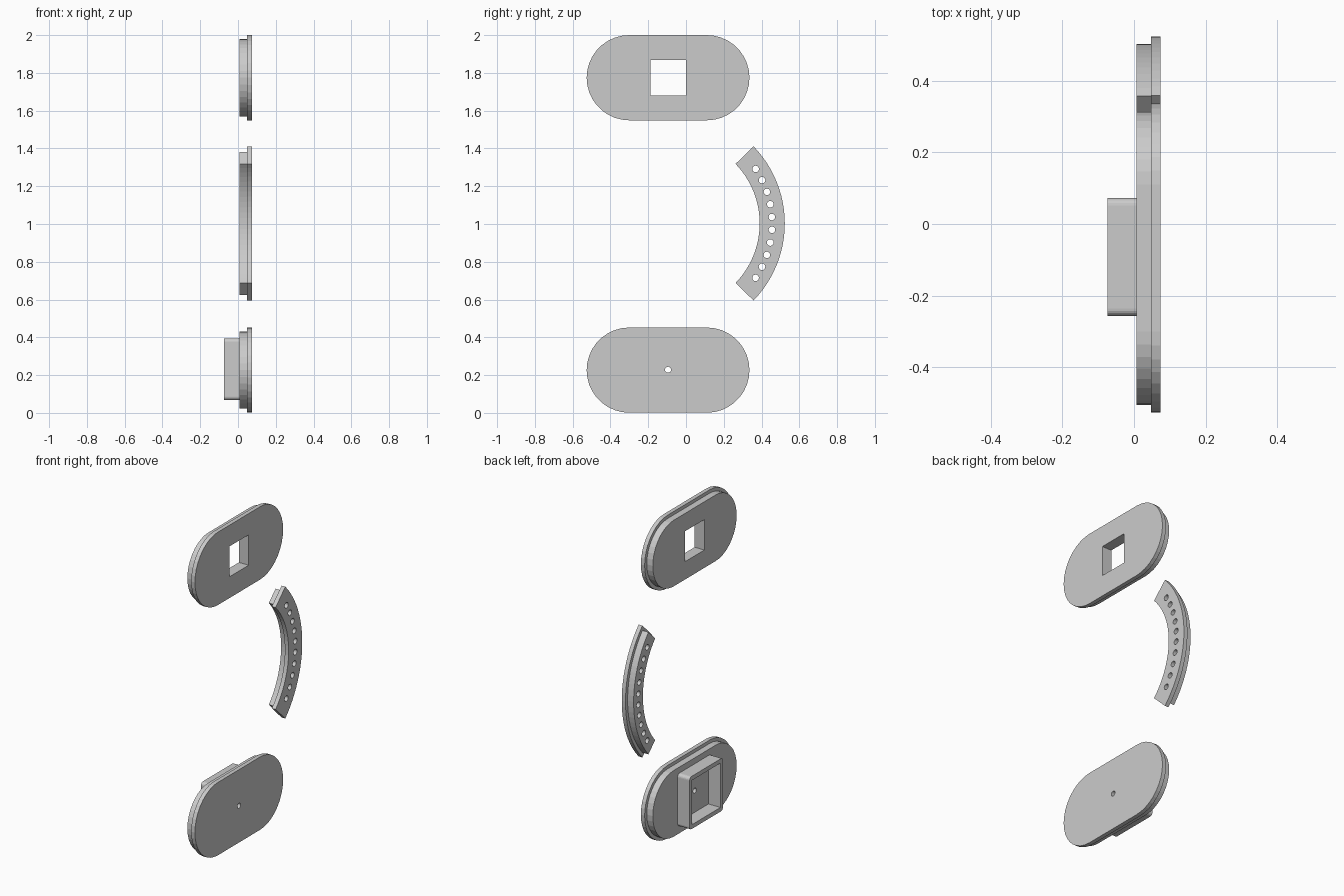
import bpy, bmesh
from math import sin, cos, asin, radians, pi

if "Cube" in bpy.data.objects:
    bpy.data.objects.remove(bpy.data.objects["Cube"])

grey = bpy.data.materials.new("light_grey")
grey.use_nodes = True
grey.diffuse_color = (0.6, 0.6, 0.6, 1)
grey.node_tree.nodes["Principled BSDF"].inputs["Base Color"].default_value = (0.6, 0.6, 0.6, 1)

# Depth levels shared by the plates
BACK, STEP, FACE = 0.007, 0.048, 0.0735
LIP = 0.021
MID_Y = -0.095


def rounded_rect(cy, cz, hy, hz, r, n):
    """Closed (y, z) outline with rounded corners; a stadium when r equals hz."""
    pts = []
    for k, (sy, sz) in enumerate([(1, 1), (-1, 1), (-1, -1), (1, -1)]):
        for i in range(n + 1):
            a = (k + i / n) * pi / 2
            p = (cy + sy * (hy - r) + r * cos(a), cz + sz * (hz - r) + r * sin(a))
            if not pts or abs(p[0] - pts[-1][0]) + abs(p[1] - pts[-1][1]) > 1e-5:
                pts.append(p)
    if abs(pts[0][0] - pts[-1][0]) + abs(pts[0][1] - pts[-1][1]) < 1e-5:
        pts.pop()
    return pts


def circle(cy, cz, r, n):
    return [(cy + r * cos(2 * pi * i / n), cz + r * sin(2 * pi * i / n)) for i in range(n)]


def rectangle(cy, cz, hy, hz):
    return [(cy + sy * hy, cz + sz * hz) for sy, sz in [(1, 1), (-1, 1), (-1, -1), (1, -1)]]


def stadium(cz, inset):
    return rounded_rect(MID_Y, cz, 0.431 - inset, 0.2255 - inset, 0.2255 - inset, 9)


def arc_band(cy, cz, r_in, r_out, half, inset, n):
    """Curved band outline, pulled in by inset on all four sides."""
    pts = []
    for r, s in ((r_out - inset, 1), (r_in + inset, -1)):
        end = half - asin(inset / r)
        for i in range(n + 1):
            a = s * end * (2 * i / n - 1)
            pts.append((cy + r * cos(a), cz + r * sin(a)))
    return pts


def solid(name, levels, holes=()):
    """Skin outlines stacked along x, with straight holes through the stack."""
    bm = bmesh.new()

    def skin(stack):
        rings = [[bm.verts.new((x, y, z)) for y, z in pts] for x, pts in stack]
        for a, b in zip(rings, rings[1:]):
            for i in range(len(a)):
                j = (i + 1) % len(a)
                bm.faces.new((a[i], a[j], b[j], b[i]))
        return rings[0], rings[-1]

    first, last = levels[0][0], levels[-1][0]
    ends = [skin(levels)] + [skin([(first, h), (last, h)]) for h in holes]
    for side in (0, 1):
        edges = []
        for e in ends:
            ring = e[side]
            edges += [bm.edges.get((ring[i - 1], ring[i])) for i in range(len(ring))]
        bmesh.ops.triangle_fill(bm, use_beauty=True, use_dissolve=False, edges=edges)
    bmesh.ops.recalc_face_normals(bm, faces=bm.faces)
    mesh = bpy.data.meshes.new(name)
    bm.to_mesh(mesh)
    bm.free()
    mesh.materials.append(grey)
    obj = bpy.data.objects.new(name, mesh)
    bpy.context.collection.objects.link(obj)
    return obj


def lipped(name, outline, holes):
    """Plate with a smaller rear layer and a wider front flange."""
    small, wide = outline(LIP), outline(0)
    return solid(name, [(BACK, small), (STEP, small), (STEP, wide), (FACE, wide)], holes)


# Upper plate with a square window
TOP_Z, LOW_Z = 1.7745, 0.2265
lipped("upper_plate", lambda d: stadium(TOP_Z, d), [rectangle(MID_Y, TOP_Z, 0.094, 0.094)])

# Curved strip with a row of round holes
ARC_Y, ARC_Z = -0.063, 1.003
pins = []
for k in range(10):
    a = radians(7.5 * (k - 4.5))
    pins.append(circle(ARC_Y + 0.519 * cos(a), ARC_Z + 0.519 * sin(a), 0.0175, 16))
lipped("curved_strip",
       lambda d: arc_band(ARC_Y, ARC_Z, 0.453, 0.586, radians(44.1), d, 24), pins)

# Lower plate with a small central hole
lipped("lower_plate", lambda d: stadium(LOW_Z, d), [circle(MID_Y, LOW_Z + 0.002, 0.016, 16)])

# Open box wall behind the lower plate
wall = rounded_rect(-0.092, 0.231, 0.164, 0.163, 0.02, 5)
solid("box_wall", [(-0.0745, wall), (BACK + 0.01, wall)],
      [rectangle(-0.092, 0.231, 0.138, 0.137)])
